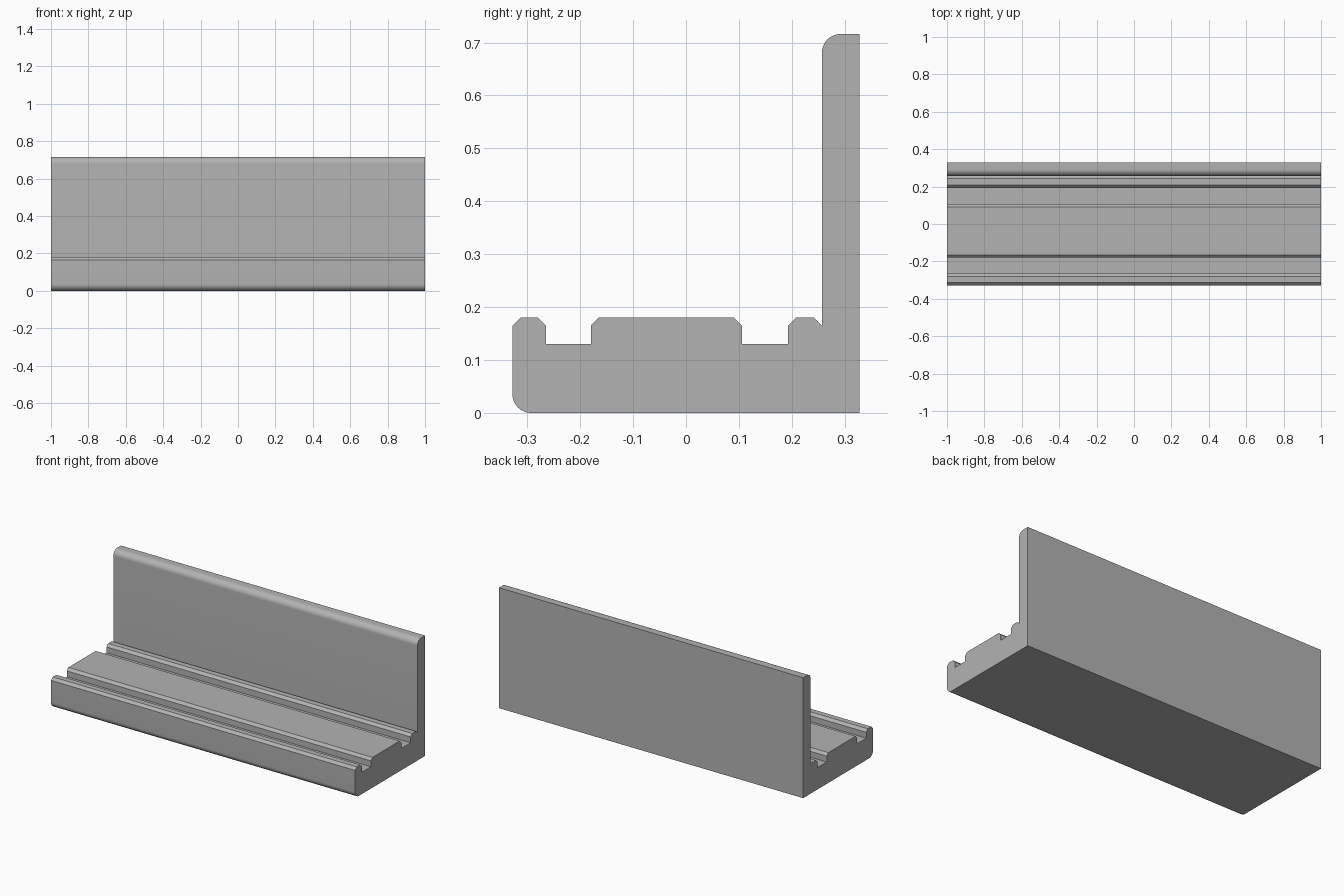
import bpy, bmesh
from math import sin, cos, pi, radians

cube = bpy.data.objects.get("Cube")
if cube:
    bpy.data.objects.remove(cube, do_unlink=True)

FRONT, BACK = -0.328, 0.328
WALL = 0.257               # front face of the upright wall
HEIGHT, DECK, GROOVE = 0.716, 0.18, 0.13
CHAMFER, RADIUS = 0.015, 0.035

grey = bpy.data.materials.new("plain grey")
grey.use_nodes = True
colour = (0.45, 0.45, 0.45, 1)
grey.diffuse_color = colour
grey.node_tree.nodes["Principled BSDF"].inputs["Base Color"].default_value = colour


def arc(cy, cz, start, end, steps=12):
    """Rounded corner points in the y-z plane."""
    angles = [start + (end - start) * i / steps for i in range(steps + 1)]
    return [(cy + RADIUS * cos(a), cz + RADIUS * sin(a)) for a in angles]


def rib(y0, y1):
    """Chamfered top of a raised rib."""
    low = DECK - CHAMFER
    return [(y0, low), (y0 + CHAMFER, DECK), (y1 - CHAMFER, DECK), (y1, low)]


def groove(y0, y1):
    return [(y0, GROOVE), (y1, GROOVE)]


# Cross-section: base with two grooves, then the upright wall
profile = arc(FRONT + RADIUS, RADIUS, 1.5 * pi, pi)
profile += rib(FRONT, -0.265) + groove(-0.265, -0.18)
profile += rib(-0.18, 0.106) + groove(0.106, 0.193)
profile += rib(0.193, WALL)
profile += arc(WALL + RADIUS, HEIGHT - RADIUS, pi, 0.5 * pi)
profile += [(BACK, HEIGHT), (BACK, 0)]

# Extrude the section along the full length
bm = bmesh.new()
end_cap = bm.faces.new([bm.verts.new((-1, y, z)) for y, z in profile])
result = bmesh.ops.extrude_face_region(bm, geom=[end_cap], use_keep_orig=True)
moved = [g for g in result["geom"] if isinstance(g, bmesh.types.BMVert)]
bmesh.ops.translate(bm, verts=moved, vec=(2, 0, 0))
bmesh.ops.recalc_face_normals(bm, faces=bm.faces)

mesh = bpy.data.meshes.new("grooved_angle_rail")
bm.to_mesh(mesh)
bm.free()
mesh.materials.append(grey)
rail = bpy.data.objects.new("grooved_angle_rail", mesh)
bpy.context.collection.objects.link(rail)

# Smooth only the rounded edges
bpy.ops.object.select_all(action="DESELECT")
rail.select_set(True)
bpy.context.view_layer.objects.active = rail
bpy.ops.object.shade_smooth_by_angle(angle=radians(25))
